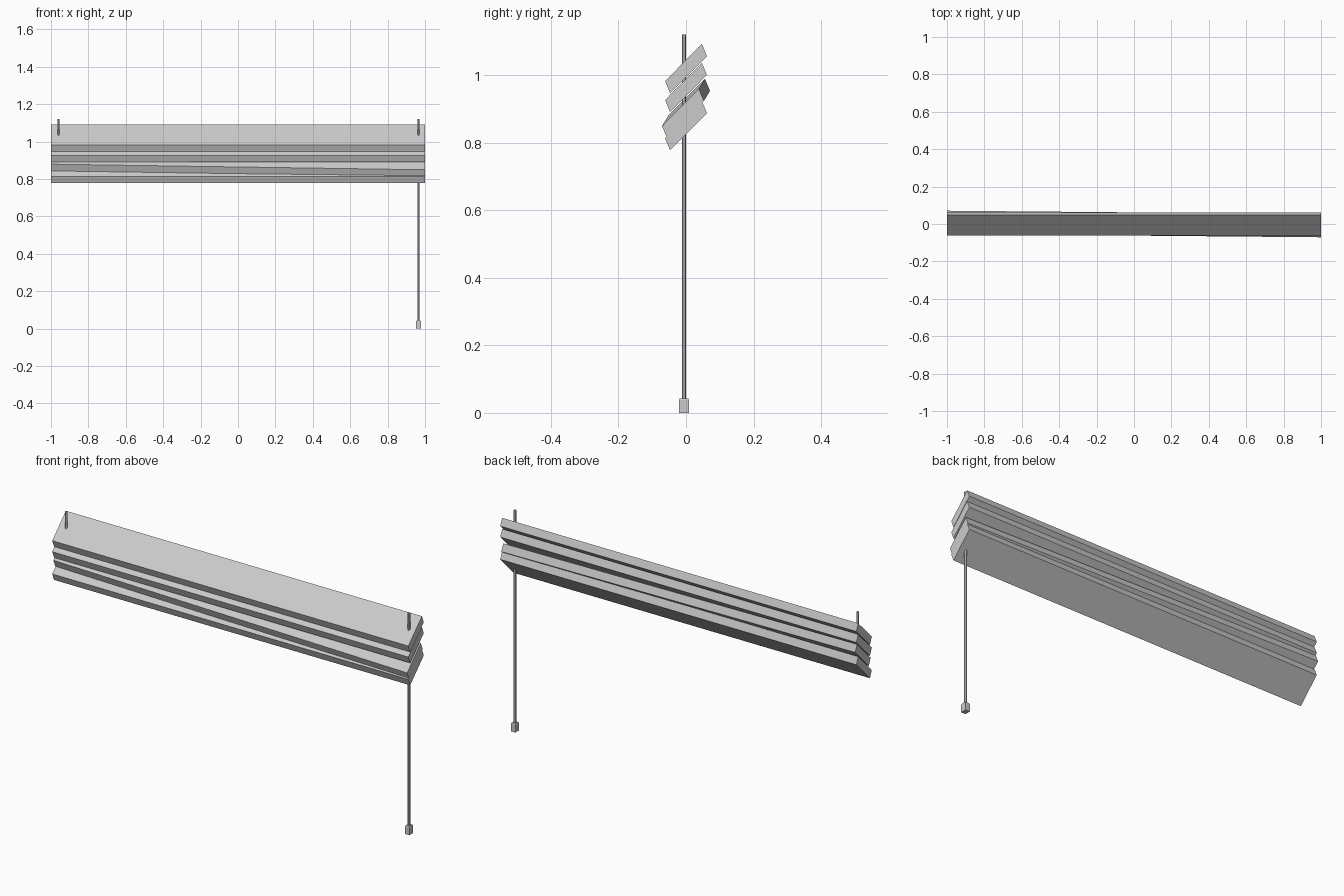
import bpy, bmesh

if "Cube" in bpy.data.objects:
    bpy.data.objects.remove(bpy.data.objects["Cube"])

# slat cross-section (y, z) about its centre
PROFILE = [(-0.062, -0.037), (-0.047, -0.073), (0.062, 0.037), (0.047, 0.073)]


def loft(name, rings):
    """Skin a list of equal-length point rings and cap both ends."""
    bm = bmesh.new()
    rows = [[bm.verts.new(p) for p in ring] for ring in rings]
    n = len(rows[0])
    for a, b in zip(rows, rows[1:]):
        for i in range(n):
            bm.faces.new((a[i], a[(i + 1) % n], b[(i + 1) % n], b[i]))
    bm.faces.new(rows[0])
    bm.faces.new(rows[-1])
    bmesh.ops.recalc_face_normals(bm, faces=bm.faces)
    mesh = bpy.data.meshes.new(name)
    bm.to_mesh(mesh)
    bm.free()
    ob = bpy.data.objects.new(name, mesh)
    bpy.context.collection.objects.link(ob)
    return ob


def slat(name, z, dy=0.0, dz=0.0):
    """Full-width slat; dy, dz skew its two ends in opposite directions."""
    loft(name, [[(s, y - s * dy, z + q - s * dz) for y, q in PROFILE]
                for s in (-1, 1)])


def cord(name, x, y, z0, z1):
    bpy.ops.mesh.primitive_cylinder_add(vertices=6, radius=0.0065, depth=z1 - z0,
                                        location=(x, y, (z0 + z1) / 2))
    bpy.context.object.name = name


# slats, the third hanging crooked
slat("top_slat", 1.019)
slat("second_slat", 0.963)
slat("crooked_slat", 0.901, 0.009, 0.015)
slat("bottom_slat", 0.850)

# cords
cord("left_cord", -0.96, -0.006, 0.84, 1.12)
cord("pull_cord", 0.965, -0.006, 0.03, 1.12)


# pull knob with a slightly narrowed top
def square(hx, hy, z):
    return [(0.965 + sx * hx, -0.006 + sy * hy, z)
            for sx, sy in ((-1, -1), (1, -1), (1, 1), (-1, 1))]


loft("pull_knob", [square(0.0125, 0.015, 0), square(0.0125, 0.015, 0.038),
                   square(0.0105, 0.0125, 0.043)])
